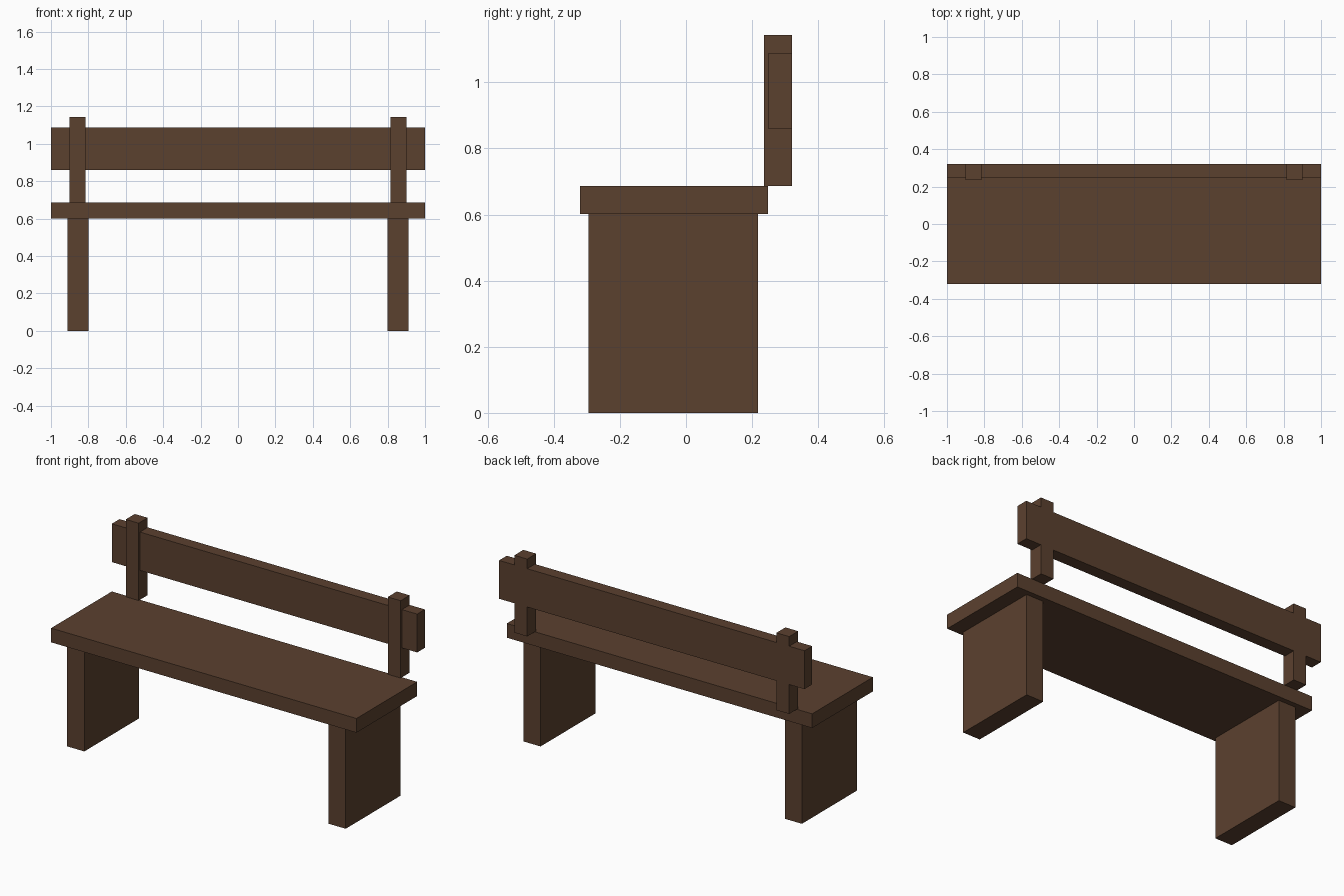
import bpy

if "Cube" in bpy.data.objects:
    bpy.data.objects.remove(bpy.data.objects["Cube"])

wood = bpy.data.materials.new("dark_brown_wood")
wood.diffuse_color = (0.105, 0.052, 0.028, 1.0)
wood.use_nodes = True
wood.node_tree.nodes["Principled BSDF"].inputs["Base Color"].default_value = wood.diffuse_color


def box(name, x, y, z):
    """Box from (min, max) ranges on each axis."""
    lo, hi = zip(x, y, z)
    verts = [(a, b, c) for c in (lo[2], hi[2]) for b in (lo[1], hi[1]) for a in (lo[0], hi[0])]
    faces = [(0, 2, 3, 1), (4, 5, 7, 6), (0, 1, 5, 4), (2, 6, 7, 3), (0, 4, 6, 2), (1, 3, 7, 5)]
    mesh = bpy.data.meshes.new(name)
    mesh.from_pydata(verts, [], faces)
    mesh.materials.append(wood)
    obj = bpy.data.objects.new(name, mesh)
    bpy.context.collection.objects.link(obj)
    return obj


# Seat plank and backrest board
box("seat", (-1, 1), (-0.32, 0.248), (0.602, 0.686))
box("backrest", (-1, 1), (0.248, 0.32), (0.86, 1.087))

# Slab legs and backrest posts on both sides
for side, s in (("left", -1), ("right", 1)):
    box(f"{side}_leg", sorted((s * 0.80, s * 0.912)), (-0.295, 0.218), (0, 0.602))
    box(f"{side}_post", sorted((s * 0.816, s * 0.90)), (0.236, 0.32), (0.686, 1.144))
